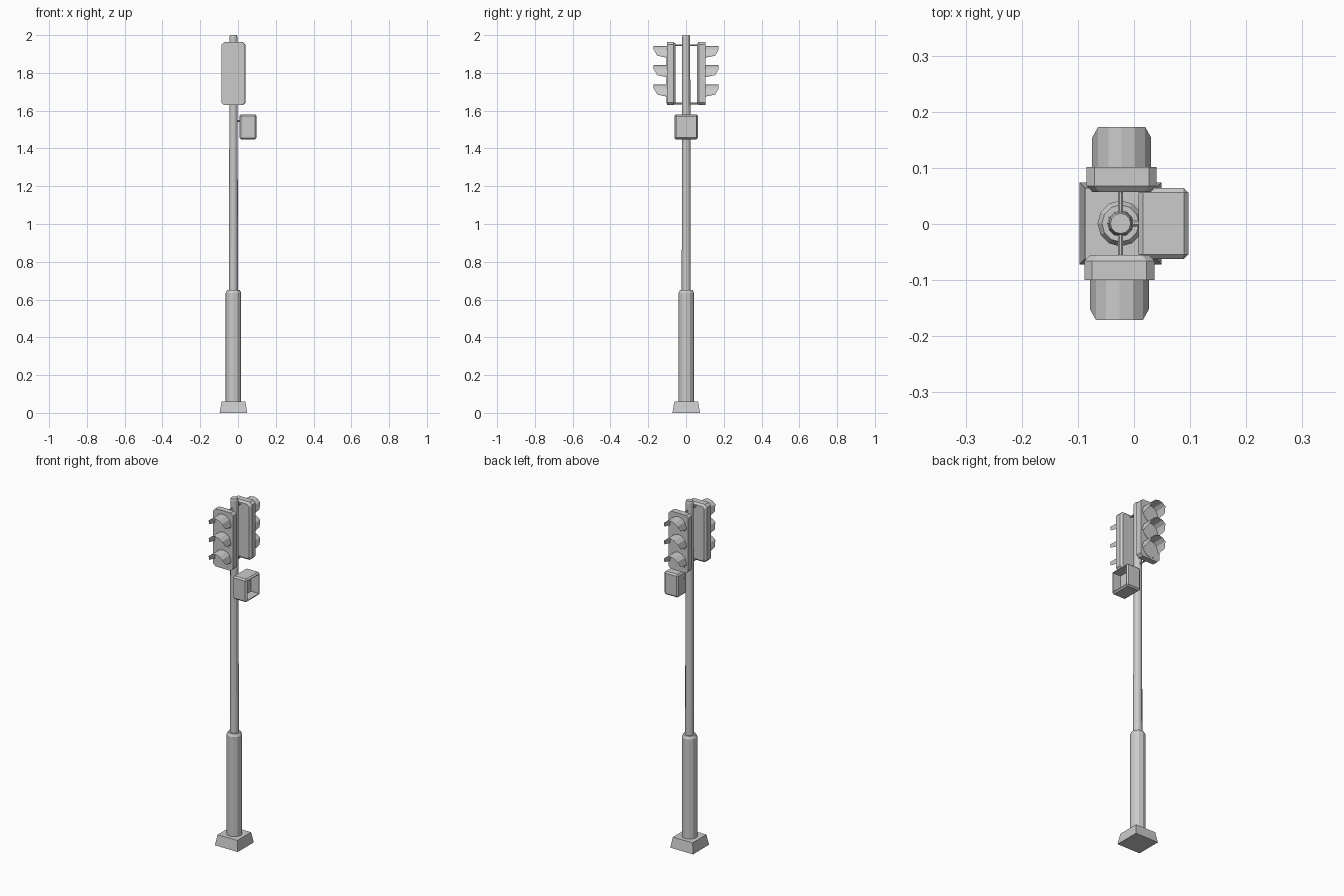
import bpy, bmesh, math
from mathutils import Matrix, Vector

cube = bpy.data.objects.get("Cube")
if cube:
    bpy.data.objects.remove(cube)

grey = bpy.data.materials.new("plain_grey")
grey.use_nodes = True
colour = (0.6, 0.6, 0.6, 1)
grey.diffuse_color = colour
grey.node_tree.nodes["Principled BSDF"].inputs["Base Color"].default_value = colour

AXIS = Matrix.Translation((-0.024, 0.001, 0))      # centre line of the pole


def finish(name, bm, matrix, normals=True):
    if normals:
        bmesh.ops.recalc_face_normals(bm, faces=bm.faces)
    bm.transform(matrix)
    mesh = bpy.data.meshes.new(name)
    bm.to_mesh(mesh)
    bm.free()
    mesh.materials.append(grey)
    obj = bpy.data.objects.new(name, mesh)
    bpy.context.collection.objects.link(obj)
    return obj


def ring(radius, sides, turn=0.0):
    return [(radius * math.cos(turn + math.tau * i / sides),
             radius * math.sin(turn + math.tau * i / sides)) for i in range(sides)]


def cut_corner_rect(w, h, c):
    return [(w, c - h), (w, h - c), (w - c, h), (c - w, h),
            (-w, h - c), (-w, c - h), (c - w, -h), (w - c, -h)]


def loft(name, sections, matrix):
    """Skin a list of (outline, height) sections and cap both ends."""
    bm = bmesh.new()
    rows = [[bm.verts.new((x, y, z)) for x, y in pts] for pts, z in sections]
    for a, b in zip(rows, rows[1:]):
        for i in range(len(a)):
            j = (i + 1) % len(a)
            bm.faces.new((a[i], a[j], b[j], b[i]))
    bm.faces.new(rows[0][::-1])
    bm.faces.new(rows[-1])
    return finish(name, bm, matrix)


def rod(name, start, end, radius, sides=8):
    a, b = Vector(start), Vector(end)
    turn = (b - a).to_track_quat('Z', 'Y').to_matrix().to_4x4()
    outline = ring(radius, sides, math.pi / sides)
    return loft(name, [(outline, 0), (outline, (b - a).length)],
                AXIS @ Matrix.Translation(a) @ turn)


# Base, sleeve and pole
square = math.sqrt(2)
loft("base", [(ring(0.073 * square, 4, math.pi / 4), 0),
              (ring(0.063 * square, 4, math.pi / 4), 0.06)], AXIS)
loft("sleeve", [(ring(0.041, 12), 0.05), (ring(0.041, 12), 0.635),
                (ring(0.033, 12), 0.65)], AXIS)
loft("pole", [(ring(0.024, 12), 0.64), (ring(0.021, 12), 1.99),
              (ring(0.018, 12), 2.0)], AXIS)


# Signal heads, one facing each way
def visor(name, matrix, radius=0.0525):
    half = [(-11, 0.004), (0, 0.052), (37, 0.071), (63, 0.071)]
    arc = half + [(90, 0.071)] + [(180 - a, d) for a, d in reversed(half)]
    bm = bmesh.new()
    pairs = []
    for angle, depth in arc:
        x = radius * math.cos(math.radians(angle))
        y = radius * math.sin(math.radians(angle))
        pairs.append((bm.verts.new((x, y, 0)), bm.verts.new((x, y, depth))))
    for (a, b), (c, d) in zip(pairs, pairs[1:]):
        bm.faces.new((a, c, d, b))
    finish(name, bm, matrix, normals=False)


upright = Matrix.Rotation(math.pi / 2, 4, 'X')     # local z points to the front
for side, turn in (("front", 0), ("back", math.pi)):
    place = AXIS @ Matrix.Rotation(turn, 4, 'Z') @ Matrix.Translation((-0.002, 0, 1.796)) @ upright
    full = cut_corner_rect(0.0625, 0.167, 0.014)
    small = cut_corner_rect(0.052, 0.157, 0.012)
    loft(side + "_signal_housing", [(small, 0.056), (full, 0.067), (full, 0.101)], place)
    for level, label in ((1, "top"), (0, "middle"), (-1, "bottom")):
        spot = place @ Matrix.Translation((0, 0.103 * level - 0.008, 0.101))
        visor(f"{side}_{label}_visor", spot)
        lens = ring(0.048, 12)
        loft(f"{side}_{label}_lens", [(lens, -0.002), (lens, 0.002)], spot)

# Brackets between the heads
for label, z in (("upper", 1.946), ("lower", 1.638)):
    rod(label + "_bracket", (0, -0.062, z), (0, 0.062, z), 0.005)

# Crossing signal: bevelled box, hollow on its outer face
bm = bmesh.new()
bmesh.ops.create_cube(bm, size=1, matrix=Matrix.Diagonal((0.089, 0.126, 0.133, 1)))
bmesh.ops.bevel(bm, geom=bm.edges[:], offset=0.008, segments=1, affect='EDGES')
bm.normal_update()
face = max(bm.faces, key=lambda f: f.calc_center_median().x)
bmesh.ops.inset_region(bm, faces=[face], thickness=0.005)
hole = bmesh.ops.extrude_discrete_faces(bm, faces=[face])["faces"]
bmesh.ops.translate(bm, verts=hole[0].verts[:], vec=(-0.05, 0, 0))
finish("crossing_signal", bm, Matrix.Translation((0.0525, 0.001, 1.5145)))
rod("crossing_signal_arm", (0.01, 0, 1.545), (0.04, 0, 1.545), 0.006)
